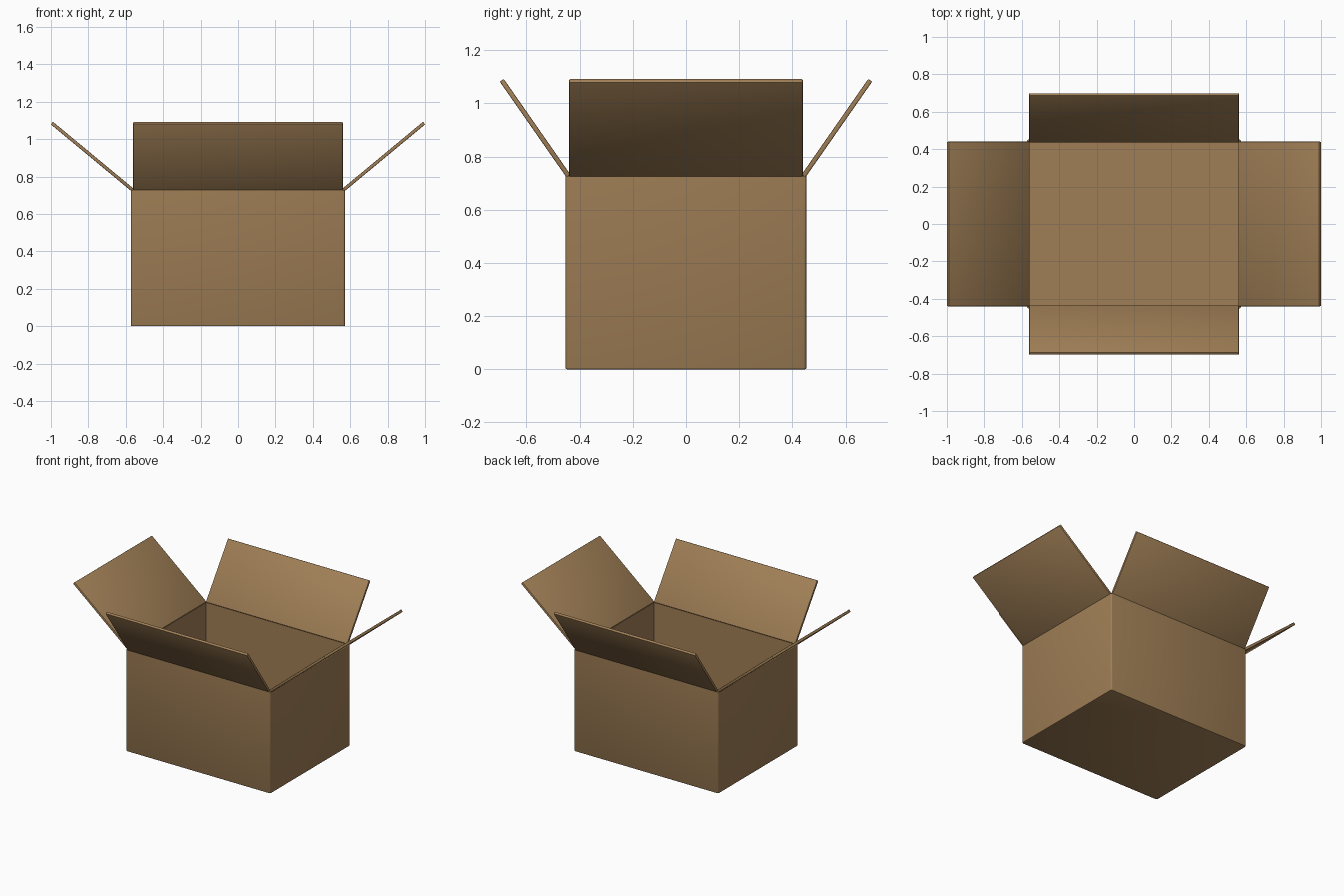
import bpy, bmesh
from math import atan2, hypot, pi
from mathutils import Matrix, Vector

if "Cube" in bpy.data.objects:
    bpy.data.objects.remove(bpy.data.objects["Cube"], do_unlink=True)

HALF_X, HALF_Y, HEIGHT, THICK = 0.573, 0.453, 0.727, 0.018

cardboard = bpy.data.materials.new("cardboard brown")
cardboard.use_nodes = True
colour = (0.352, 0.212, 0.093, 1)
cardboard.diffuse_color = colour
shader = cardboard.node_tree.nodes["Principled BSDF"]
shader.inputs["Base Color"].default_value = colour
shader.inputs["Roughness"].default_value = 0.9


def finish(name, bm):
    """Turn a bmesh into a smooth-shaded cardboard object."""
    bmesh.ops.recalc_face_normals(bm, faces=bm.faces)
    mesh = bpy.data.meshes.new(name)
    bm.to_mesh(mesh)
    bm.free()
    mesh.materials.append(cardboard)
    obj = bpy.data.objects.new(name, mesh)
    bpy.context.collection.objects.link(obj)
    bpy.ops.object.select_all(action="DESELECT")
    obj.select_set(True)
    bpy.context.view_layer.objects.active = obj
    bpy.ops.object.shade_smooth_by_angle(angle=pi / 6)
    return obj


def block(size, centre):
    bm = bmesh.new()
    bmesh.ops.create_cube(bm, size=1)
    bmesh.ops.scale(bm, vec=size, verts=bm.verts)
    bmesh.ops.translate(bm, vec=centre, verts=bm.verts)
    return bm


# Open box: inset the top, push it down to the floor, round the outer corners
bm = block((2 * HALF_X, 2 * HALF_Y, HEIGHT), (0, 0, HEIGHT / 2))
top = max(bm.faces, key=lambda f: f.calc_center_median().z)
upright = [e for e in bm.edges if abs(e.verts[0].co.z - e.verts[1].co.z) > 0.1]
base = [e for e in bm.edges if max(v.co.z for v in e.verts) < 0.01]
bmesh.ops.inset_region(bm, faces=[top], thickness=THICK)
floor = bmesh.ops.extrude_face_region(bm, geom=[top])
bmesh.ops.translate(bm, vec=(0, 0, THICK - HEIGHT),
                    verts=[g for g in floor["geom"] if isinstance(g, bmesh.types.BMVert)])
if top.is_valid:
    bmesh.ops.delete(bm, geom=[top], context="FACES_ONLY")
bmesh.ops.bevel(bm, geom=upright, offset=0.012, segments=3, profile=0.5, affect="EDGES")
base = [e for e in bm.edges if max(v.co.z for v in e.verts) < 0.001]
bmesh.ops.bevel(bm, geom=base, offset=0.005, segments=2, profile=0.5, affect="EDGES")
finish("box_body", bm)


# Flaps: thin rounded panels that swing up and out from the rim
def flap(name, hinge, tip, width, turn):
    run, rise = tip[0] - hinge[0], tip[1] - hinge[1]
    length = hypot(run, rise)
    bm = block((length, width, THICK), (length / 2, 0, 0))
    bmesh.ops.bevel(bm, geom=bm.edges[:], offset=0.004, segments=2, profile=0.5, affect="EDGES")
    bm.transform(Matrix.Rotation(turn, 4, "Z")
                 @ Matrix.Translation(Vector((hinge[0], 0, hinge[1])))
                 @ Matrix.Rotation(-atan2(rise, run), 4, "Y"))
    finish(name, bm)


for name, turn in (("left_flap", 0), ("right_flap", pi)):
    flap(name, (HALF_X - 0.011, HEIGHT), (0.995, 1.086), 0.88, turn)
for name, turn in (("back_flap", pi / 2), ("front_flap", -pi / 2)):
    flap(name, (HALF_Y - 0.011, HEIGHT), (0.693, 1.087), 1.122, turn)
